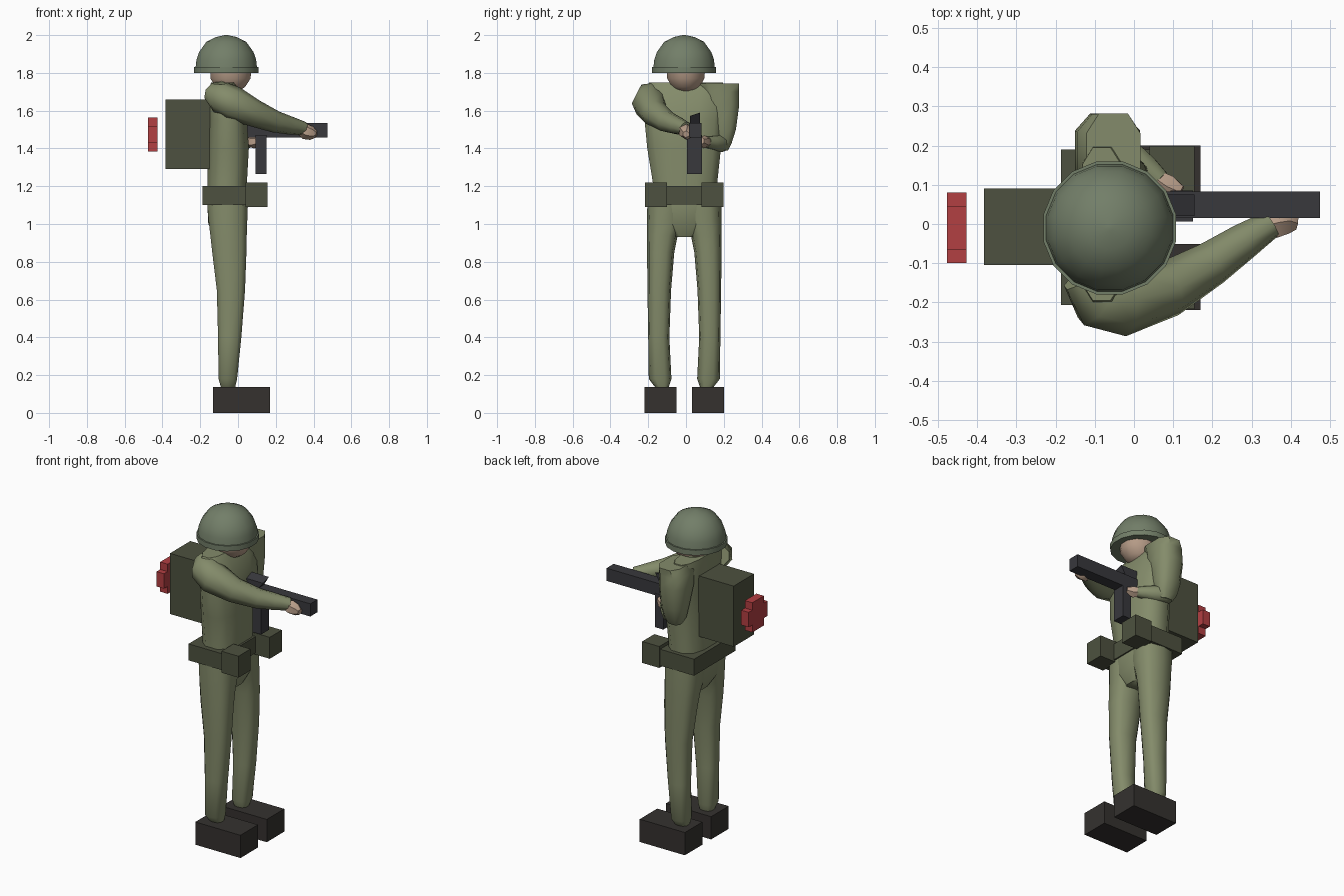
import bpy, bmesh
from math import cos, sin, pi, radians
from mathutils import Vector

if "Cube" in bpy.data.objects:
    bpy.data.objects.remove(bpy.data.objects["Cube"])


def colour(name, r, g, b):
    m = bpy.data.materials.new(name)
    m.diffuse_color = (r, g, b, 1)
    m.use_nodes = True
    m.node_tree.nodes["Principled BSDF"].inputs["Base Color"].default_value = m.diffuse_color
    return m


UNIFORM = colour("uniform_green", 0.23, 0.26, 0.145)
HELMET = colour("helmet_green", 0.17, 0.21, 0.14)
CANVAS = colour("dark_canvas", 0.075, 0.083, 0.05)
LEATHER = colour("boot_leather", 0.035, 0.031, 0.028)
METAL = colour("gun_metal", 0.04, 0.04, 0.046)
SKIN = colour("skin", 0.48, 0.34, 0.25)
RED = colour("red", 0.45, 0.05, 0.055)


def finish(name, bm, mat, smooth=None):
    bmesh.ops.recalc_face_normals(bm, faces=bm.faces)
    me = bpy.data.meshes.new(name)
    bm.to_mesh(me)
    bm.free()
    ob = bpy.data.objects.new(name, me)
    bpy.context.collection.objects.link(ob)
    me.materials.append(mat)
    if smooth:
        bpy.ops.object.select_all(action='DESELECT')
        ob.select_set(True)
        bpy.context.view_layer.objects.active = ob
        bpy.ops.object.shade_smooth_by_angle(angle=radians(smooth))
    return ob


def box(name, x, y, z, mat):
    bm = bmesh.new()
    bmesh.ops.create_cube(bm, size=1)
    for v in bm.verts:
        v.co = [(a + b) / 2 + c * (b - a) for c, (a, b) in zip(v.co, (x, y, z))]
    return finish(name, bm, mat)


def skin_rings(name, rings, mat, smooth=50):
    """Bridge rings of points and cap both ends."""
    bm = bmesh.new()
    loops = [[bm.verts.new(p) for p in ring] for ring in rings]
    n = len(loops[0])
    for a, b in zip(loops, loops[1:]):
        for i in range(n):
            j = (i + 1) % n
            bm.faces.new((a[i], a[j], b[j], b[i]))
    bm.faces.new(loops[0])
    bm.faces.new(loops[-1])
    return finish(name, bm, mat, smooth)


def oval(n, power):
    """Unit rounded-square section."""
    def f(c):
        return (1 if c > 0 else -1) * abs(c) ** power
    return [(f(cos(2 * pi * (i + .5) / n)), f(sin(2 * pi * (i + .5) / n))) for i in range(n)]


def stack(name, levels, mat, n=12, power=0.75, smooth=50):
    """Loft of level sections: (z, x0, x1, y0, y1)."""
    rings = [[((x0 + x1) / 2 + u * (x1 - x0) / 2, (y0 + y1) / 2 + v * (y1 - y0) / 2, z)
              for u, v in oval(n, power)] for z, x0, x1, y0, y1 in levels]
    return skin_rings(name, rings, mat, smooth)


def limb(name, path, mat, n=8):
    """Tube along points (x, y, z, radius)."""
    pts = [Vector(p[:3]) for p in path]
    rings, t0 = [], None
    for i, p in enumerate(pts):
        t = (pts[min(i + 1, len(pts) - 1)] - pts[max(i - 1, 0)]).normalized()
        if t0 is None:
            u = t.cross(Vector((0, 0, 1)) if abs(t.z) < .9 else Vector((1, 0, 0))).normalized()
        else:
            u = t0.rotation_difference(t) @ u
        v, r, t0 = t.cross(u), path[i][3], t
        rings.append([p + r * (u * a + v * b) for a, b in oval(n, 1)])
    return skin_rings(name, rings, mat)


# helmet dome and brim
def helmet_ring(z, r):
    return (z, -0.062 - r, -0.062 + r, -0.01 - r, -0.01 + r)


stack("helmet_dome", [helmet_ring(z, r) for z, r in
      ((1.825, .166), (1.87, .161), (1.91, .147), (1.965, .107), (1.99, .055), (2.0, .008))],
      HELMET, 16, 1)
stack("helmet_brim", [helmet_ring(1.80, .173), helmet_ring(1.832, .173)], HELMET, 16, 1, 30)

# head and neck
stack("head", [(1.70, -.09, .0, -.05, .05), (1.725, -.12, .04, -.075, .075),
               (1.77, -.15, .07, -.103, .10), (1.82, -.15, .075, -.105, .105)], SKIN, 12, 1)
stack("collar", [(1.68, -.14, .01, -.12, .12), (1.765, -.13, -.01, -.08, .08)], UNIFORM, 12, 1)

# torso
stack("torso", [(0.93, -.12, .02, -.07, .05), (1.0, -.16, .05, -.17, .15),
                (1.1, -.165, .055, -.19, .17), (1.22, -.165, .05, -.18, .17),
                (1.4, -.16, .06, -.21, .19), (1.55, -.155, .05, -.225, .20),
                (1.68, -.155, .025, -.23, .22), (1.75, -.145, -.02, -.20, .20)], UNIFORM)

# legs and boots, mirrored around the slightly offset body centre
for side, s in (("right", -1), ("left", 1)):
    def ys(a, b):
        return sorted((-0.009 + s * a, -0.009 + s * b))
    levels = [(0.13, -.09, -.015, .085, .15), (0.18, -.105, -.003, .068, .188),
              (0.40, -.108, .02, .079, .191), (0.65, -.115, .04, .07, .195),
              (0.85, -.14, .048, .053, .197), (0.94, -.15, .05, .035, .197),
              (1.02, -.16, .053, .005, .198), (1.12, -.168, .056, 0, .195)]
    stack(side + "_leg", [(z, a, b, *ys(c, d)) for z, a, b, c, d in levels], UNIFORM, 10)
    box(side + "_boot", (-.133, .17), ys(.042, .21), (0, .138), LEATHER)
    box(side + "_pouch", (.04, .155), ys(.092, .208), (1.09, 1.22), CANVAS)

# belt
box("belt", (-.187, .06), (-.207, .19), (1.10, 1.20), CANVAS)

# right arm reaching forward to the barrel
limb("right_arm", [(-.13, -.13, 1.69, .06), (-.09, -.185, 1.67, .085), (-.03, -.195, 1.64, .092),
                   (.09, -.165, 1.585, .072), (.2, -.10, 1.54, .058), (.28, -.045, 1.52, .048),
                   (.35, .0, 1.505, .036)], UNIFORM)
limb("right_hand", [(.32, -.01, 1.505, .025), (.355, .0, 1.49, .042), (.39, .005, 1.48, .036),
                    (.415, .0, 1.475, .018)], SKIN, 6)

# left arm: square raised shoulder, bent elbow, forearm to the grip
stack("left_upper_arm", [(1.39, -.10, -.02, .16, .225), (1.43, -.125, .0, .145, .245),
                         (1.5, -.14, .01, .13, .268), (1.63, -.155, .02, .09, .287),
                         (1.70, -.15, .02, .08, .285), (1.745, -.125, .02, .06, .288)],
      UNIFORM, 8, 0.7)
limb("left_forearm", [(-.07, .195, 1.43, .045), (-.02, .175, 1.425, .048),
                      (.03, .14, 1.43, .038), (.065, .11, 1.435, .03)], UNIFORM)
limb("left_hand", [(.05, .12, 1.435, .025), (.085, .095, 1.435, .035), (.12, .08, 1.44, .02)],
     SKIN, 6)

# backpack with red cross plate
box("backpack", (-.383, -.14), (-.105, .09), (1.29, 1.658), CANVAS)
bm = bmesh.new()
cross = []
for k in range(4):
    for a, b in ((.09, -.04), (.09, .04), (.05, .04)):
        c, s = round(cos(k * pi / 2)), round(sin(k * pi / 2))
        cross.append((a * c - b * s, a * s + b * c))
# widen the upright, slim the bar
cross = [(y if abs(y) > .08 else (.055 if y > 0 else -.055),
          z if abs(z) > .08 else (.045 if z > 0 else -.045)) for y, z in cross]
face = bm.faces.new([bm.verts.new((-.477, y - .01, z + 1.475)) for y, z in cross])
ext = bmesh.ops.extrude_face_region(bm, geom=[face])
bmesh.ops.translate(bm, vec=(.05, 0, 0),
                    verts=[g for g in ext["geom"] if isinstance(g, bmesh.types.BMVert)])
finish("red_cross", bm, RED)

# rifle
box("rifle_barrel", (.04, .475), (.015, .083), (1.458, 1.535), METAL)
box("rifle_magazine", (.093, .15), (.006, .085), (1.265, 1.47), METAL)
sight = box("rifle_sight", (.04, .155), (.02, .075), (1.53, 1.59), METAL)
for v in sight.data.vertices:  # wedge: overhanging front, sloping top
    if v.co.z < 1.56 and v.co.x > .1:
        v.co.x = .12
    elif v.co.z > 1.56 and v.co.y < .05:
        v.co.z = 1.572
